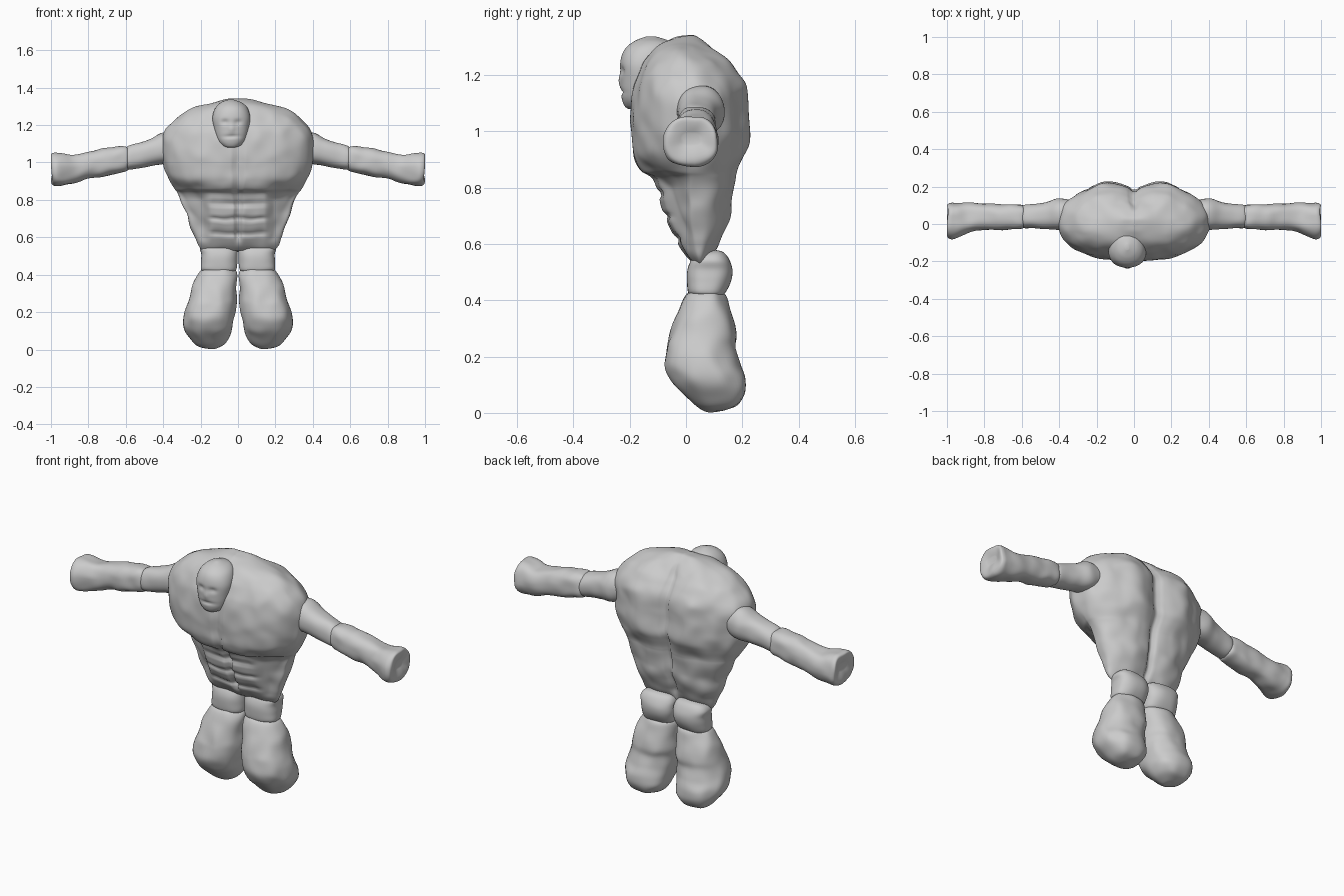
import bpy, bmesh, math
from mathutils import Vector, noise


def spline(rows, steps):
    """Catmull-Rom resampling of table rows."""
    out = []
    for i in range(len(rows) - 1):
        p0, p1, p2, p3 = (rows[min(max(i + k, 0), len(rows) - 1)] for k in (-1, 0, 1, 2))
        for s in range(steps):
            u = s / steps
            out.append([0.5 * (2 * b + (c - a) * u + (2 * a - 5 * b + 4 * c - d) * u * u
                               + (3 * b - a - 3 * c + d) * u ** 3)
                        for a, b, c, d in zip(p0, p1, p2, p3)])
    return out + [list(rows[-1])]


def loft(name, rows, axis='z', power=2.3, sides=48, steps=5, lump=0.006,
         freq=11, shape=None, mirror=False):
    """Rows are (position, a min, a max, b min, b max) of rounded sections."""
    bm = bmesh.new()
    rings = []
    for t, a0, a1, b0, b1 in spline(rows, steps):
        ring = []
        for i in range(sides):
            ang = 2 * math.pi * (i + 0.5) / sides
            c, s = math.cos(ang), math.sin(ang)
            a = (a0 + a1) / 2 + (a1 - a0) / 2 * math.copysign(abs(c) ** (2 / power), c)
            b = (b0 + b1) / 2 + (b1 - b0) / 2 * math.copysign(abs(s) ** (2 / power), s)
            p = Vector((a, b, t)) if axis == 'z' else Vector((t, a, b))
            if shape:
                p = shape(p)
            key = Vector((abs(p.x), p.y, p.z)) * freq
            p += noise.noise_vector(key) * lump
            ring.append(bm.verts.new(p))
        rings.append(ring)
    for r, q in zip(rings, rings[1:]):
        for i in range(sides):
            j = (i + 1) % sides
            bm.faces.new((r[i], r[j], q[j], q[i]))
    bm.faces.new(rings[0])
    bm.faces.new(rings[-1])
    bmesh.ops.recalc_face_normals(bm, faces=bm.faces)
    for f in bm.faces:
        f.smooth = True
    me = bpy.data.meshes.new(name)
    bm.to_mesh(me)
    bm.free()
    ob = bpy.data.objects.new(name, me)
    bpy.context.collection.objects.link(ob)
    if mirror:
        ob.modifiers.new("mirror", 'MIRROR').use_mirror_merge = False
    return ob


def bell(v, centre, width):
    return math.exp(-((v - centre) / width) ** 2)


def ramp(v, lo, hi):
    u = min(max((v - lo) / (hi - lo), 0), 1)
    return u * u * (3 - 2 * u)


def muscles(p):
    x, y, z = abs(p.x), p.y, p.z
    mid = ramp(z, 0.53, 0.62) * (1 - ramp(z, 1.24, 1.33))
    if y < 0.03:
        front = ramp(-y, -0.03, 0.04)
        belly = (1 - ramp(z, 0.80, 0.86)) * ramp(z, 0.54, 0.6)
        d = 0.028 * bell(x, 0, 0.014) * mid                      # centre crease
        d += 0.03 * ramp(x, 0.14, 0.2) * belly                   # flank step
        for gz in (0.62, 0.70, 0.78):                            # stomach rows
            d += 0.012 * bell(z, gz, 0.012) * (1 - ramp(x, 0.12, 0.18)) * belly
        d += 0.03 * ramp(x, 0.12, 0.3) * bell(z, 0.86, 0.04)     # chest underside
        p.y += d * front
    else:
        back = ramp(y, 0.03, 0.1)
        d = 0.022 * bell(x, 0.17, 0.08) * ramp(z, 0.85, 1.0)     # shoulder blades
        d -= 0.025 * bell(x, 0, 0.06) + 0.02 * bell(x, 0, 0.014)  # spine groove
        p.y += d * back * mid
    return p


# torso
torso = [(1.34, 0.01, -0.01, 0.01), (1.335, 0.08, -0.045, 0.04), (1.305, 0.205, -0.10, 0.085),
         (1.26, 0.30, -0.14, 0.135), (1.22, 0.35, -0.165, 0.17), (1.16, 0.395, -0.185, 0.205),
         (1.08, 0.405, -0.195, 0.21), (0.98, 0.395, -0.195, 0.215), (0.91, 0.37, -0.188, 0.205),
         (0.86, 0.34, -0.16, 0.19), (0.83, 0.32, -0.115, 0.182), (0.75, 0.285, -0.092, 0.17),
         (0.68, 0.262, -0.07, 0.16), (0.60, 0.232, -0.03, 0.125), (0.555, 0.215, 0.0, 0.09),
         (0.53, 0.19, 0.03, 0.065)]
loft("torso", [(z, -w, w, f, b) for z, w, f, b in torso], sides=192, steps=7,
     lump=0.008, freq=12, shape=muscles)


# head with brow, nose and mouth relief
def face(p):
    if p.y < -0.17:
        x = p.x + 0.035
        d = 0.010 * (bell(x, 0.035, 0.02) + bell(x, -0.035, 0.02)) * bell(p.z, 1.215, 0.014)
        d += 0.008 * bell(p.z, 1.14, 0.008) * bell(x, 0, 0.04)
        d -= 0.008 * bell(x, 0, 0.015) * bell(p.z, 1.18, 0.022)
        p.y += d
    return p


loft("head", [(1.08, -0.055, -0.015, -0.205, -0.17), (1.09, -0.085, 0.015, -0.218, -0.12),
              (1.12, -0.11, 0.04, -0.228, -0.10), (1.18, -0.128, 0.058, -0.232, -0.08),
              (1.24, -0.136, 0.066, -0.234, -0.06), (1.29, -0.122, 0.052, -0.218, -0.05),
              (1.32, -0.092, 0.022, -0.185, -0.06), (1.337, -0.045, -0.025, -0.14, -0.11)],
     power=2.1, sides=64, steps=8, lump=0.002, shape=face)

# upper arms
loft("upper_arm", [(0.33, -0.03, 0.13, 1.01, 1.16), (0.40, -0.032, 0.138, 0.99, 1.158),
                   (0.46, -0.025, 0.118, 0.98, 1.13), (0.53, -0.022, 0.106, 0.97, 1.105),
                   (0.59, -0.025, 0.098, 0.963, 1.085), (0.605, -0.005, 0.08, 0.98, 1.065)],
     'x', mirror=True)

# forearms with blunt, dished ends
loft("forearm", [(0.585, 0.0, 0.07, 0.98, 1.06), (0.592, -0.022, 0.098, 0.955, 1.082),
                 (0.64, -0.028, 0.105, 0.942, 1.085), (0.72, -0.032, 0.108, 0.925, 1.075),
                 (0.80, -0.03, 0.108, 0.91, 1.055), (0.88, -0.045, 0.113, 0.888, 1.04),
                 (0.95, -0.075, 0.113, 0.875, 1.05), (0.985, -0.076, 0.114, 0.878, 1.052),
                 (0.998, -0.06, 0.10, 0.90, 1.038), (0.985, -0.01, 0.05, 0.95, 0.99)],
     'x', power=2.6, lump=0.007, freq=14, mirror=True)

# hips
loft("hip", [(0.415, 0.03, 0.17, 0.03, 0.12), (0.425, 0.012, 0.198, 0.01, 0.138),
             (0.47, 0.004, 0.198, 0.004, 0.16), (0.51, 0.002, 0.195, 0.006, 0.165),
             (0.545, 0.004, 0.202, 0.02, 0.152), (0.57, 0.025, 0.18, 0.045, 0.13),
             (0.58, 0.08, 0.12, 0.08, 0.10)], power=2.6, lump=0.004, mirror=True)

# legs
loft("leg", [(0.435, 0.06, 0.16, 0.04, 0.11), (0.42, 0.015, 0.20, 0.002, 0.14),
             (0.36, 0.008, 0.235, -0.028, 0.16), (0.28, 0.008, 0.258, -0.058, 0.182),
             (0.23, 0.012, 0.272, -0.072, 0.178), (0.17, 0.02, 0.29, -0.076, 0.192),
             (0.12, 0.03, 0.29, -0.055, 0.212), (0.07, 0.045, 0.272, -0.015, 0.214),
             (0.03, 0.075, 0.235, 0.025, 0.19), (0.008, 0.115, 0.19, 0.06, 0.14),
             (0.003, 0.14, 0.16, 0.09, 0.11)], power=2.2, lump=0.009, freq=12, mirror=True)
